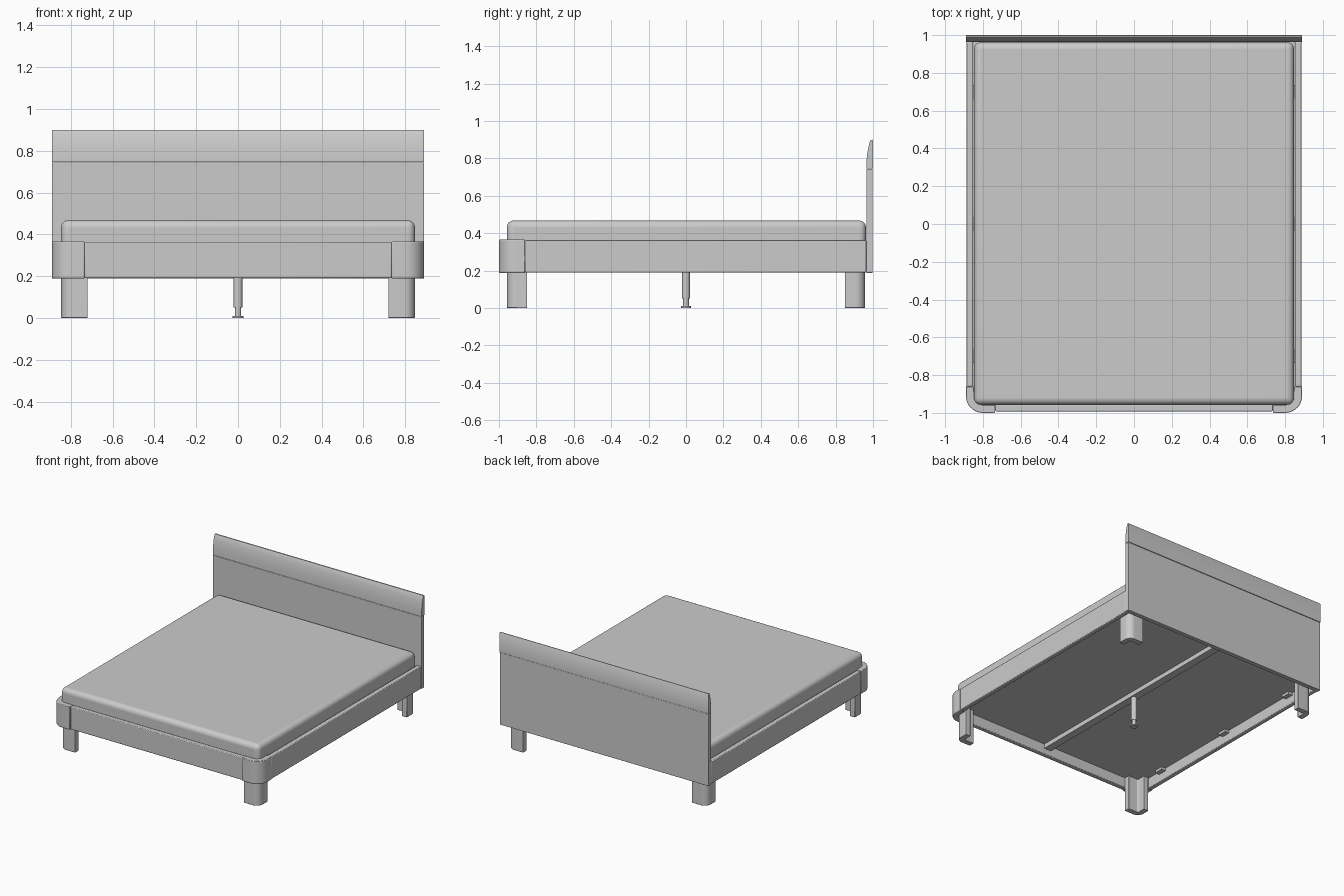
import bpy, bmesh, math

if "Cube" in bpy.data.objects:
    bpy.data.objects.remove(bpy.data.objects["Cube"], do_unlink=True)

grey = bpy.data.materials.new("soft grey")
grey.use_nodes = True
colour = (0.6, 0.6, 0.6, 1)
grey.diffuse_color = colour
grey.node_tree.nodes["Principled BSDF"].inputs["Base Color"].default_value = colour


def finish(name, bm, bevel=0, segments=2):
    bmesh.ops.recalc_face_normals(bm, faces=bm.faces)
    mesh = bpy.data.meshes.new(name)
    bm.to_mesh(mesh)
    bm.free()
    mesh.materials.append(grey)
    ob = bpy.data.objects.new(name, mesh)
    bpy.context.collection.objects.link(ob)
    if bevel:
        mod = ob.modifiers.new("Soft edges", 'BEVEL')
        mod.width, mod.segments = bevel, segments
        mod.limit_method = 'ANGLE'
        mod.angle_limit = math.radians(50)
    bpy.ops.object.select_all(action='DESELECT')
    ob.select_set(True)
    bpy.context.view_layer.objects.active = ob
    bpy.ops.object.shade_smooth_by_angle(angle=math.radians(35))
    return ob


def prism(name, points, offset, bevel=0):
    """Extrude a flat outline of 3D points along an offset."""
    bm = bmesh.new()
    face = bm.faces.new([bm.verts.new(p) for p in points])
    new = bmesh.ops.extrude_face_region(bm, geom=[face])["geom"]
    bmesh.ops.translate(bm, vec=offset, verts=[v for v in new if isinstance(v, bmesh.types.BMVert)])
    return finish(name, bm, bevel)


def box(name, x, y, z, bevel=0, segments=2):
    bm = bmesh.new()
    bmesh.ops.create_cube(bm, size=1)
    for v in bm.verts:
        v.co = [r[0] if c < 0 else r[1] for c, r in zip(v.co, (x, y, z))]
    return finish(name, bm, bevel, segments)


def cylinder(name, radius, z0, z1):
    bm = bmesh.new()
    bmesh.ops.create_cone(bm, cap_ends=True, segments=24, radius1=radius, radius2=radius, depth=z1 - z0)
    bmesh.ops.translate(bm, vec=(0, 0, (z0 + z1) / 2), verts=bm.verts)
    return finish(name, bm)


def angle_piece(name, sx, sy, corner, arms, thick, radius, z0, z1, bevel):
    """L-shaped upright with a rounded outer corner."""
    (cx, cy), (ax, ay) = corner, arms

    def arc(inset, r):
        ox, oy = cx - inset - r, cy - inset - r
        return [(ox + r * math.sin(a), oy + r * math.cos(a))
                for a in (math.pi / 2 * i / 8 for i in range(9))]

    outline = [(cx - ax, cy)] + arc(0, radius) + [(cx, cy - ay), (cx - thick, cy - ay)]
    outline += arc(thick, max(radius - thick, 0.01))[::-1] + [(cx - ax, cy - thick)]
    return prism(name, [(sx * x, sy * y, z0) for x, y in outline], (0, 0, z1 - z0), bevel)


# Mattress and its base
box("mattress", (-0.847, 0.847), (-0.957, 0.962), (0.29, 0.468), 0.035, 5)
box("bed_base", (-0.85, 0.85), (-0.955, 0.963), (0.27, 0.3))

# Headboard panel and tapered, curved cap
box("headboard_panel", (-0.89, 0.89), (0.964, 0.998), (0.188, 0.744), 0.002)
front = [(0.964, 0.746), (0.965, 0.785), (0.969, 0.825), (0.975, 0.86), (0.983, 0.89), (0.988, 0.899)]
cap = front + [(0.996, 0.9), (1.0, 0.894), (1.0, 0.746)]
prism("headboard_cap", [(-0.89, y, z) for y, z in cap], (1.78, 0, 0))

# Frame rails
box("front_rail", (-0.735, 0.735), (-0.992, -0.955), (0.19, 0.363), 0.005)
for side, s in (("left", 1), ("right", -1)):
    box(side + "_rail", sorted((s * 0.852, s * 0.888)), (-0.86, 0.964), (0.19, 0.363), 0.005)
    angle_piece(side + "_frame_corner", s, -1, (0.89, 1.0), (0.155, 0.14), 0.042, 0.09, 0.188, 0.366, 0.004)
    # Legs
    for end, e in (("front", -1), ("back", 1)):
        angle_piece(f"{end}_{side}_leg", s, e, (0.846, 0.957), (0.127, 0.108), 0.042, 0.05, 0, 0.275, 0.003)
    # Brackets holding the base
    for i, y in enumerate((-0.7, 0, 0.7)):
        box(f"{side}_bracket_{i + 1}", sorted((s * 0.815, s * 0.853)), (y - 0.035, y + 0.035), (0.25, 0.275))

# Centre beam and support foot
box("centre_beam", (-0.03, 0.03), (-0.955, 0.964), (0.235, 0.275))
cylinder("support_post", 0.021, 0.05, 0.24)
cylinder("support_thread", 0.015, 0.005, 0.055)
cylinder("support_foot", 0.026, 0, 0.01)
